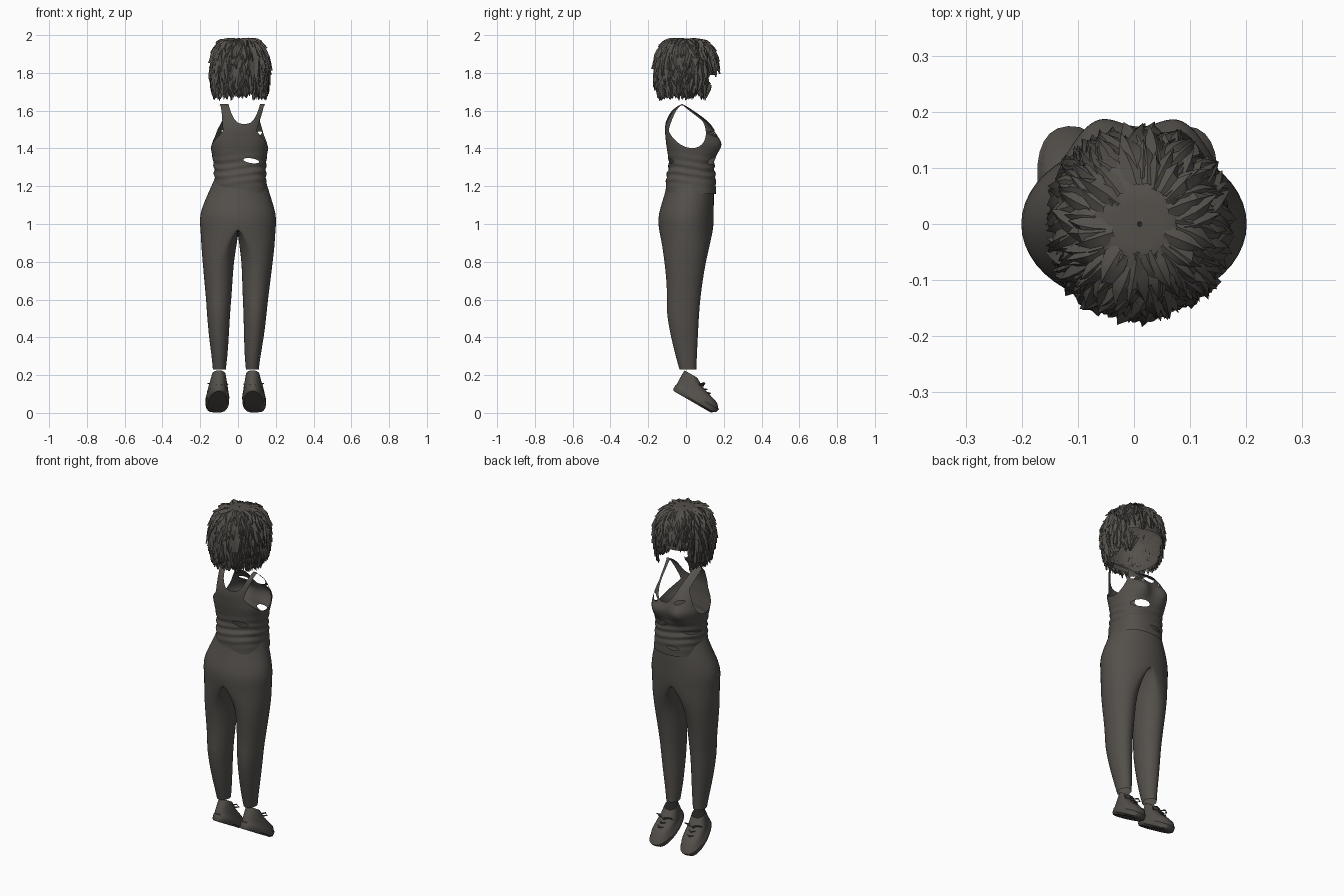
import bpy, bmesh, math, random
from mathutils import Vector, Matrix

if "Cube" in bpy.data.objects:
    bpy.data.objects.remove(bpy.data.objects["Cube"])

random.seed(4)
cloth = bpy.data.materials.new("charcoal")
cloth.diffuse_color = (0.088, 0.08, 0.071, 1)
cloth.use_nodes = True
cloth.node_tree.nodes["Principled BSDF"].inputs["Base Color"].default_value = cloth.diffuse_color


def finish(bm, name, angle=40, recalc=True, subdivide=0):
    if recalc:
        bmesh.ops.recalc_face_normals(bm, faces=bm.faces)
    me = bpy.data.meshes.new(name)
    bm.to_mesh(me)
    bm.free()
    me.materials.append(cloth)
    ob = bpy.data.objects.new(name, me)
    bpy.context.collection.objects.link(ob)
    if subdivide:
        ob.modifiers.new("smooth", 'SUBSURF').levels = subdivide
        ob.modifiers["smooth"].render_levels = subdivide
    bpy.ops.object.select_all(action='DESELECT')
    ob.select_set(True)
    bpy.context.view_layer.objects.active = ob
    bpy.ops.object.shade_smooth_by_angle(angle=math.radians(angle))
    return ob


def skin(bm, rings, closed=True):
    """Bridge a list of point rings with quads."""
    vs = [[bm.verts.new(p) for p in r] for r in rings]
    n = len(vs[0])
    for a, b in zip(vs, vs[1:]):
        for i in range(n if closed else n - 1):
            j = (i + 1) % n
            bm.faces.new((a[i], a[j], b[j], b[i]))
    return vs


def lookup(table, z):
    """Linear lookup of a row in a table sorted by its first column."""
    z = min(max(z, table[0][0]), table[-1][0])
    for a, b in zip(table, table[1:]):
        if z <= b[0]:
            f = (z - a[0]) / (b[0] - a[0])
            return [p + (q - p) * f for p, q in zip(a, b)]


def power(v, e):
    return math.copysign(abs(v) ** e, v)


# --- leggings: one leg per side, merged along the middle above the crotch
LEG = [(1.24, 0, .135, 0, -.098, .143), (1.16, 0, .165, 0, -.112, .150),
       (1.08, 0, .196, 0, -.140, .148), (1.03, 0, .205, 0, -.149, .148),
       (.98, 0, .202, 0, -.146, .146), (.94, .03, .168, .03, -.138, .138),
       (.88, .07, .125, .062, -.126, .125), (.8, .1, .086, .08, -.115, .106),
       (.7, .1, .076, .075, -.104, .089), (.6, .1, .064, .07, -.100, .076),
       (.53, .1, .059, .065, -.105, .070), (.4, .095, .051, .055, -.080, .063),
       (.3, .09, .039, .045, -.055, .058), (.23, .087, .035, .034, -.035, .055)]
SHIFT = [(.2, -.012), (.9, 0), (1.1, 0), (1.24, .01)]
bm = bmesh.new()
for side in (-1, 1):
    rings = []
    for z, cx, wo, wi, yb, yf in LEG:
        ring = []
        for i in range(24):
            a = math.tau * i / 24
            c = math.cos(a)
            x = cx + (wo if c > 0 else wi) * c
            y = (yf + yb) / 2 + (yf - yb) / 2 * math.sin(a)
            ring.append((side * x, y, z))
        rings.append(ring)
    skin(bm, rings)
wall = [f for f in bm.faces if all(abs(v.co.x) < 1e-5 for v in f.verts)]
bmesh.ops.delete(bm, geom=wall, context='FACES')
bmesh.ops.remove_doubles(bm, verts=bm.verts, dist=1e-4)
for v in bm.verts:
    v.co.x += lookup(SHIFT, v.co.z)[1]
finish(bm, "leggings", 60, subdivide=1)

# --- torn tank top: closed loft, then armholes, neckline and tears are cut
TOP = [(1.16, .015, .142, -.106, .158), (1.24, .012, .137, -.106, .158),
       (1.31, .010, .138, -.090, .148), (1.38, .008, .148, -.098, .152),
       (1.43, .008, .157, -.106, .155), (1.50, .010, .143, -.112, .148),
       (1.54, .015, .132, -.108, .125), (1.58, .020, .126, -.094, .075),
       (1.61, .022, .123, -.072, .030), (1.63, .023, .120, -.038, -.005),
       (1.635, .023, .118, -.022, -.021)]
# side (+1 chest, -1 back), x, z, half width, half height, slope
TEARS = [(-1, .07, 1.335, .043, .013, -.15), (1, .07, 1.335, .052, .018, -.1),
         (1, .10, 1.475, .028, .011, .3), (1, -.06, 1.485, .028, .010, -.3),
         (1, -.02, 1.205, .036, .010, .1), (1, -.10, 1.30, .025, .009, .2)]


def cut_value(p):
    """Negative where the cloth is cut away."""
    cx = lookup(TOP, p.z)[1]
    ax = abs(p.x - cx)
    s = min(max((p.z - 1.5) / .13, 0), 1)
    dy, dz = p.y, p.z - 1.515
    arm = math.hypot((.62 * dy - .78 * dz) / .125, (.78 * dy + .62 * dz) / .09) - 1
    arm = max(arm, (.09 + .025 * s - ax) * 10)
    f = min(max((p.y + .03) / .12, 0), 1)
    low = 1.53 - .06 * f
    neck = (low + (1.633 - low) * (abs(p.x - .033) / .083) ** 3 - p.z) * 10
    vals = [arm, neck]
    for side, x, z, hx, hz, k in TEARS:
        e = math.hypot((p.x - x) / hx, (p.z - z - k * (p.x - x)) / hz) - 1
        vals.append(max(e, -side * (p.y - .02) * 50))
    return min(vals)


bm = bmesh.new()
rings = []
for k in range(61):
    z = 1.16 + .475 * k / 60
    d = min(.012, 1.635 - z)
    rows = [lookup(TOP, z + o) for o in (-d, 0, d)]
    _, cx, hx, yb, yf = [sum(c) / 3 for c in zip(*rows)]
    ring = []
    for i in range(96):
        a = math.tau * i / 96
        x = cx + hx * power(math.cos(a), .85)
        y = (yb + yf) / 2 + (yf - yb) / 2 * power(math.sin(a), .85)
        if math.sin(a) > 0:      # bust
            for bx in (-.072, .09):
                y += .045 * math.sin(a) * math.exp(-((x - bx) / .065) ** 2 - ((z - 1.42) / .06) ** 2)
        # creases round the waist
        fold = .004 * math.sin(z * 150 + 2 * math.sin(2 * a)) * math.exp(-((z - 1.28) / .06) ** 2)
        ring.append((x + fold * math.cos(a), y + fold * math.sin(a), z))
    rings.append(ring)
skin(bm, rings)
value = {v: cut_value(v.co) for v in bm.verts}
crossing = [e for e in bm.edges if value[e.verts[0]] * value[e.verts[1]] < 0]
fresh = []
for e in crossing:
    a, b = e.verts
    t = value[a] / (value[a] - value[b])
    fresh.append(bmesh.utils.edge_split(e, a, min(max(t, .03), .97))[1])
bmesh.ops.connect_verts(bm, verts=fresh)
gone = [f for f in bm.faces if cut_value(f.calc_center_median()) < 0]
bmesh.ops.delete(bm, geom=gone, context='FACES')
finish(bm, "tank_top", 50)

# --- shoes on tiptoe: outlines stacked from the sole up, then tilted
SHOE = [(0, .005, .240, .050), (.010, -.002, .260, .061), (.036, -.002, .262, .062),
        (.040, .002, .256, .059), (.062, .0, .235, .056), (.080, .0, .178, .050),
        (.095, .0, .130, .044), (.124, .0, .077, .036)]


def place(p, side):
    p = Matrix.Rotation(math.radians(-4 * side), 3, 'Z') @ Vector((p[0], p[1] - .06, p[2]))
    ly, lz = p.y + .06, p.z
    return Vector((p.x + side * .091 - .012, -.07 + ly * .866 + lz * .5,
                   max(.118 - ly * .5 + lz * .866, .003 + .25 * lz)))


for side, word in ((-1, "left"), (1, "right")):
    bm = bmesh.new()
    rings = []
    for h, y0, y1, w in SHOE:
        ring = []
        for i in range(28):
            a = math.tau * i / 28
            c = math.cos(a)
            ring.append(place((w * power(math.sin(a), .85) * (1 - .14 * c),
                               (y0 + y1) / 2 - (y1 - y0) / 2 * c, h), side))
        rings.append(ring)
    vs = skin(bm, rings)
    bm.faces.new(vs[0])
    finish(bm, word + "_shoe", 40)

    # laces and bow loops
    bm = bmesh.new()
    paths = [[(-.032, y - .022, h - .008), (0, y + .003, h + .004), (.032, y - .022, h - .008)]
             for y, h in ((.175, .083), (.15, .091), (.125, .099))]
    for s in (-1, 1):
        paths.append([(0, .125, .105), (s * .03, .125, .118), (s * .052, .115, .108),
                      (s * .035, .11, .1), (0, .122, .102)])
    for path in paths:
        pts = [place(p, side) for p in path]
        rings = []
        for i, p in enumerate(pts):
            d = (pts[min(i + 1, len(pts) - 1)] - pts[max(i - 1, 0)]).normalized()
            u = d.orthogonal().normalized()
            w = d.cross(u)
            rings.append([p + .004 * (u * math.cos(q) + w * math.sin(q))
                          for q in (0, 1.05, 2.09, 3.14, 4.19, 5.24)])
        skin(bm, rings)
    finish(bm, word + "_laces", 60)

# --- hair: open bob-shaped shell covered in pointed locks
HAIR = [(0, 1.982), (.36, 1.98), (.66, 1.962), (.88, 1.92), (.98, 1.86),
        (1.0, 1.79), (.95, 1.73), (.87, 1.692)]


def scalp(th, t, lift=0):
    s = t * (len(HAIR) - 1)
    i = max(0, min(int(s), len(HAIR) - 2))
    r, z = (HAIR[i][k] + (HAIR[i + 1][k] - HAIR[i][k]) * (s - i) for k in (0, 1))
    p = Vector((.01 + .15 * r * power(math.sin(th), .9), .16 * r * power(math.cos(th), .9), z))
    return p + (p - Vector((.01, 0, 1.82))).normalized() * lift


def in_face(p):
    return p.y > .1 and p.z < 1.785


bm = bmesh.new()
skin(bm, [[scalp(math.tau * i / 48, max(.01, k / 21)) for i in range(48)] for k in range(22)])
gone = [f for f in bm.faces if in_face(f.calc_center_median())]
bmesh.ops.delete(bm, geom=gone, context='FACES')
finish(bm, "hair_shell", 50)

bm = bmesh.new()
for n in range(560):
    th0 = random.uniform(0, math.tau)
    t0 = random.uniform(.12, .9) if n < 430 else random.uniform(.72, .9)
    length = min(random.uniform(.16, .28), random.uniform(1.03, 1.09) - t0)
    swirl = random.uniform(-.25, .25)
    width = random.uniform(.012, .022)
    tip = random.uniform(.006, .02)
    if in_face(scalp(th0 + swirl, t0 + length * .9)):
        continue
    rows = []
    for k, wide in enumerate((.7, 1, .75, .08)):
        f = k / 3
        t = t0 + length * f
        th = th0 + swirl * f
        half = width * wide / max(.06, .15 * min(1, t * 2.2))
        lift = .001 + tip * f
        rows.append([scalp(th - half, t, lift - .003), scalp(th, t, lift + .005),
                     scalp(th + half, t, lift - .003)])
    skin(bm, rows, closed=False)
finish(bm, "hair_locks", 35, recalc=False)
